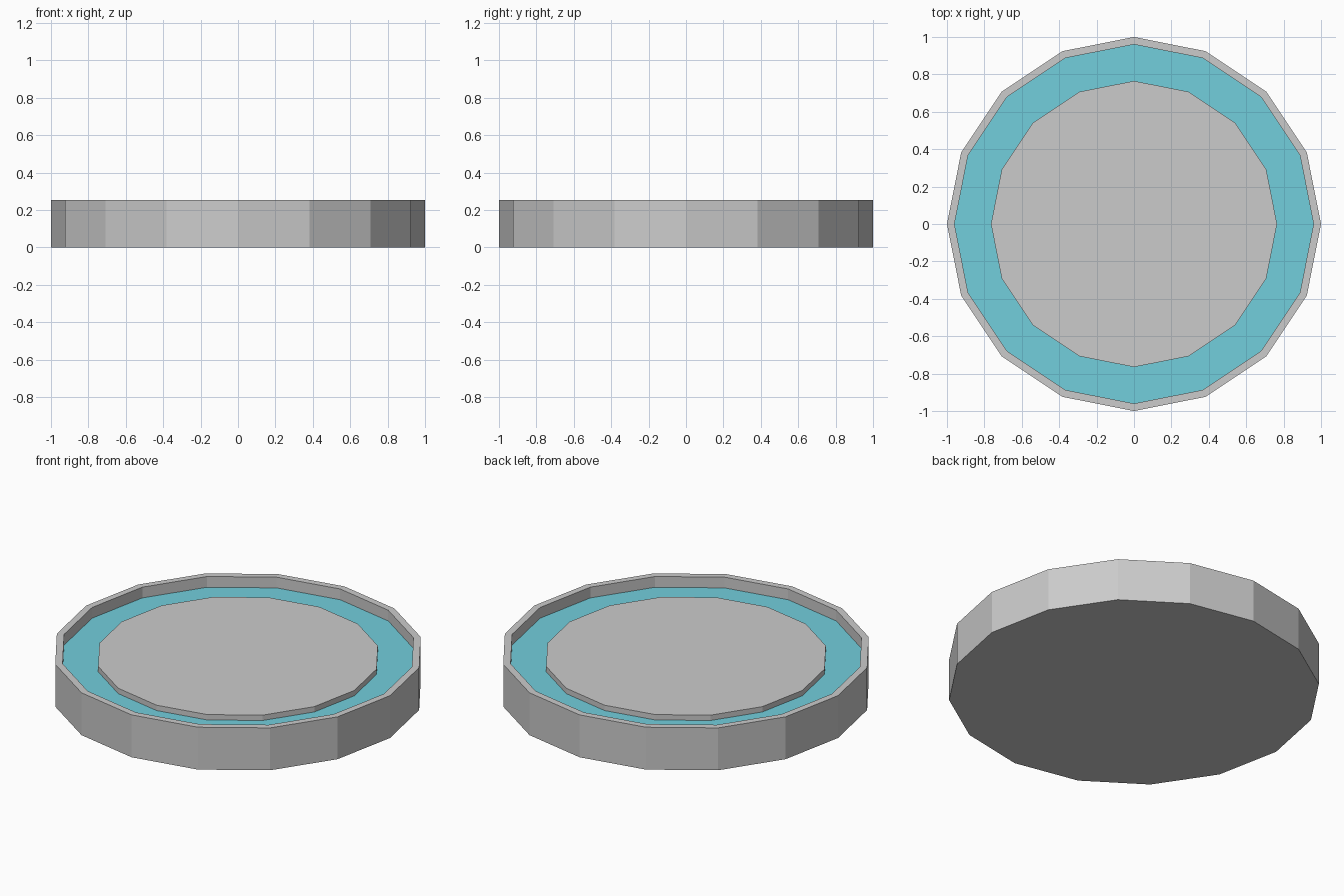
import bpy, bmesh
from math import cos, sin, tau

if "Cube" in bpy.data.objects:
    bpy.data.objects.remove(bpy.data.objects["Cube"])

SIDES = 16


def lathe(name, profile, cap_first=False, cap_last=False, material=None):
    """Revolve (radius, z) points, listed bottom-outside first, into a faceted part."""
    bm = bmesh.new()
    rings = [[bm.verts.new((r * cos(tau * i / SIDES), r * sin(tau * i / SIDES), z))
              for i in range(SIDES)] for r, z in profile]
    for a, b in zip(rings, rings[1:]):
        for i in range(SIDES):
            j = (i + 1) % SIDES
            bm.faces.new((a[i], a[j], b[j], b[i]))
    if cap_first:
        bm.faces.new(rings[0][::-1])
    if cap_last:
        bm.faces.new(rings[-1])
    bm.normal_update()
    mesh = bpy.data.meshes.new(name)
    bm.to_mesh(mesh)
    bm.free()
    if material:
        mesh.materials.append(material)
    obj = bpy.data.objects.new(name, mesh)
    bpy.context.collection.objects.link(obj)
    return obj


WATER_Z = 0.188
water = bpy.data.materials.new("water_blue")
water.diffuse_color = (0.17, 0.62, 0.72, 1)
water.use_nodes = True
water.node_tree.nodes["Principled BSDF"].inputs["Base Color"].default_value = water.diffuse_color

# Basin: underside, outer wall, thin rim, inner wall and floor
lathe("basin", [(1.0, 0), (1.0, 0.252), (0.96, 0.252), (0.96, 0.16)],
      cap_first=True, cap_last=True)

# Water surface between the wall and the island
lathe("water", [(0.96, WATER_Z), (0.765, WATER_Z)], material=water)

# Raised central island, lower than the rim
lathe("island", [(0.765, 0.16), (0.765, 0.22)], cap_last=True)
